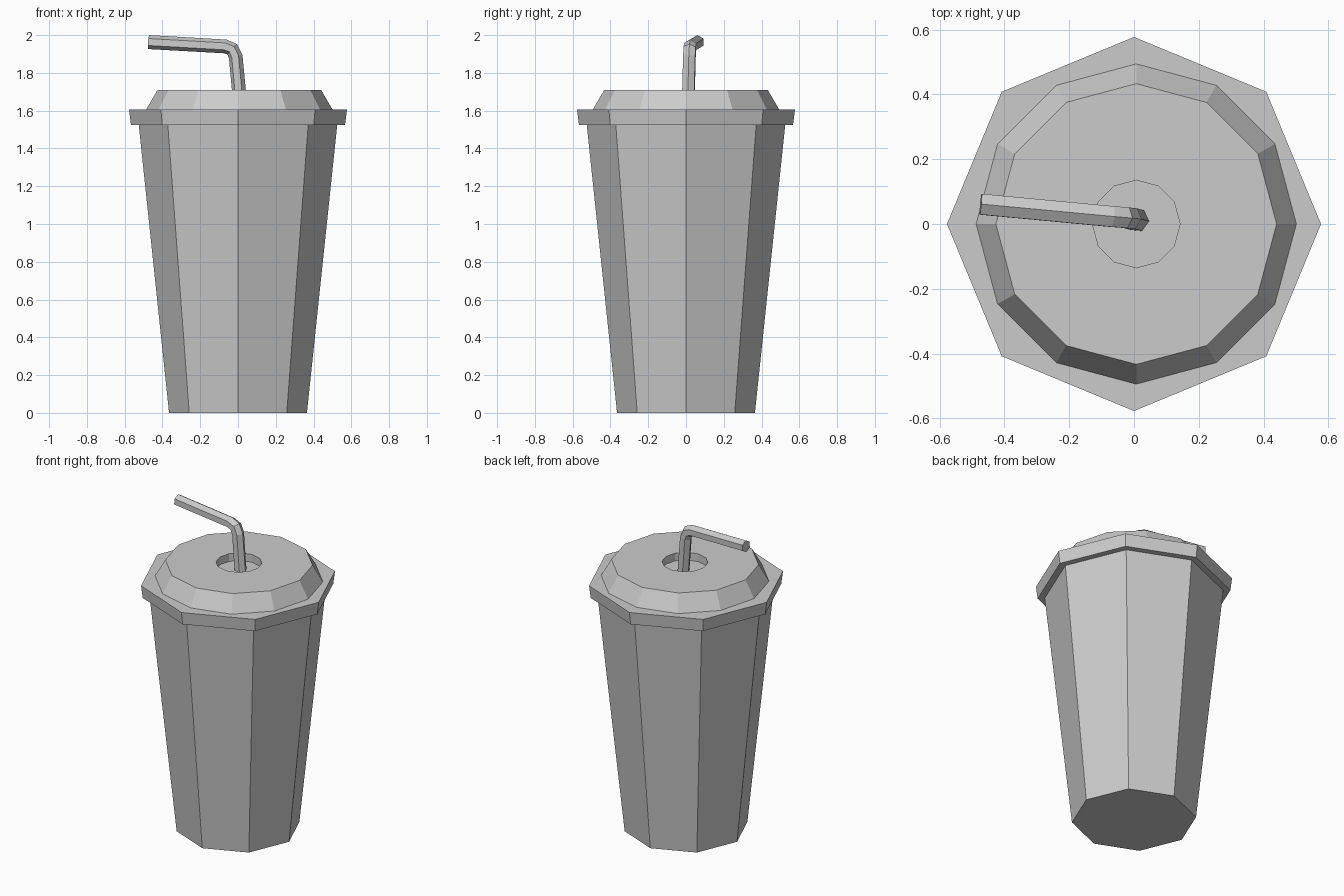
import bpy
import bmesh
from math import cos, sin, pi
from mathutils import Vector

if "Cube" in bpy.data.objects:
    bpy.data.objects.remove(bpy.data.objects["Cube"], do_unlink=True)

GREY = (0.6, 0.6, 0.6, 1.0)
grey = bpy.data.materials.new("plain grey")
grey.use_nodes = True
grey.diffuse_color = GREY
grey.node_tree.nodes["Principled BSDF"].inputs["Base Color"].default_value = GREY


def skin(name, rings):
    """Join equal point rings into a closed, flat-shaded tube with end caps."""
    bm = bmesh.new()
    loops = [[bm.verts.new(p) for p in ring] for ring in rings]
    n = len(loops[0])
    for a, b in zip(loops, loops[1:]):
        for i in range(n):
            j = (i + 1) % n
            bm.faces.new((a[i], a[j], b[j], b[i]))
    bm.faces.new(loops[0][::-1])
    bm.faces.new(loops[-1])
    bmesh.ops.recalc_face_normals(bm, faces=bm.faces)
    mesh = bpy.data.meshes.new(name)
    bm.to_mesh(mesh)
    bm.free()
    mesh.materials.append(grey)
    obj = bpy.data.objects.new(name, mesh)
    bpy.context.collection.objects.link(obj)
    return obj


def ring(center, radius, sides, u=Vector((1, 0, 0)), v=Vector((0, 1, 0))):
    turns = [2 * pi * i / sides for i in range(sides)]
    return [center + radius * (cos(t) * u + sin(t) * v) for t in turns]


def turned(name, sides, profile, x=0.0):
    """Revolve (radius, height) pairs around a vertical axis."""
    return skin(name, [ring(Vector((x, 0, z)), r, sides) for r, z in profile])


# Eight-sided cup and lid rim
turned("cup", 8, [(0.365, 0), (0.527, 1.54)])
turned("lid_rim", 8, [(0.567, 1.525), (0.577, 1.605)])

# Twelve-sided lid with a sunken straw well
turned("lid_dome", 12,
       [(0.494, 1.6), (0.494, 1.605), (0.433, 1.71), (0.135, 1.71), (0.135, 1.66)],
       x=0.007)

# Six-sided bent straw, swept along its centre line
path = [Vector(p) for p in (
    (0.01, 0.012, 1.65), (-0.012, 0.018, 1.885),
    (-0.03, 0.02, 1.925), (-0.068, 0.023, 1.94), (-0.473, 0.061, 1.963))]
side = (path[1] - path[0]).cross(path[-1] - path[-2]).normalized()
rings = []
for i, p in enumerate(path):
    before = (p - path[i - 1]).normalized() if i else Vector()
    after = (path[i + 1] - p).normalized() if i < len(path) - 1 else Vector()
    along = (before + after).normalized()
    rings.append(ring(p, 0.037, 6, side.cross(along).normalized(), side))
skin("straw", rings)
